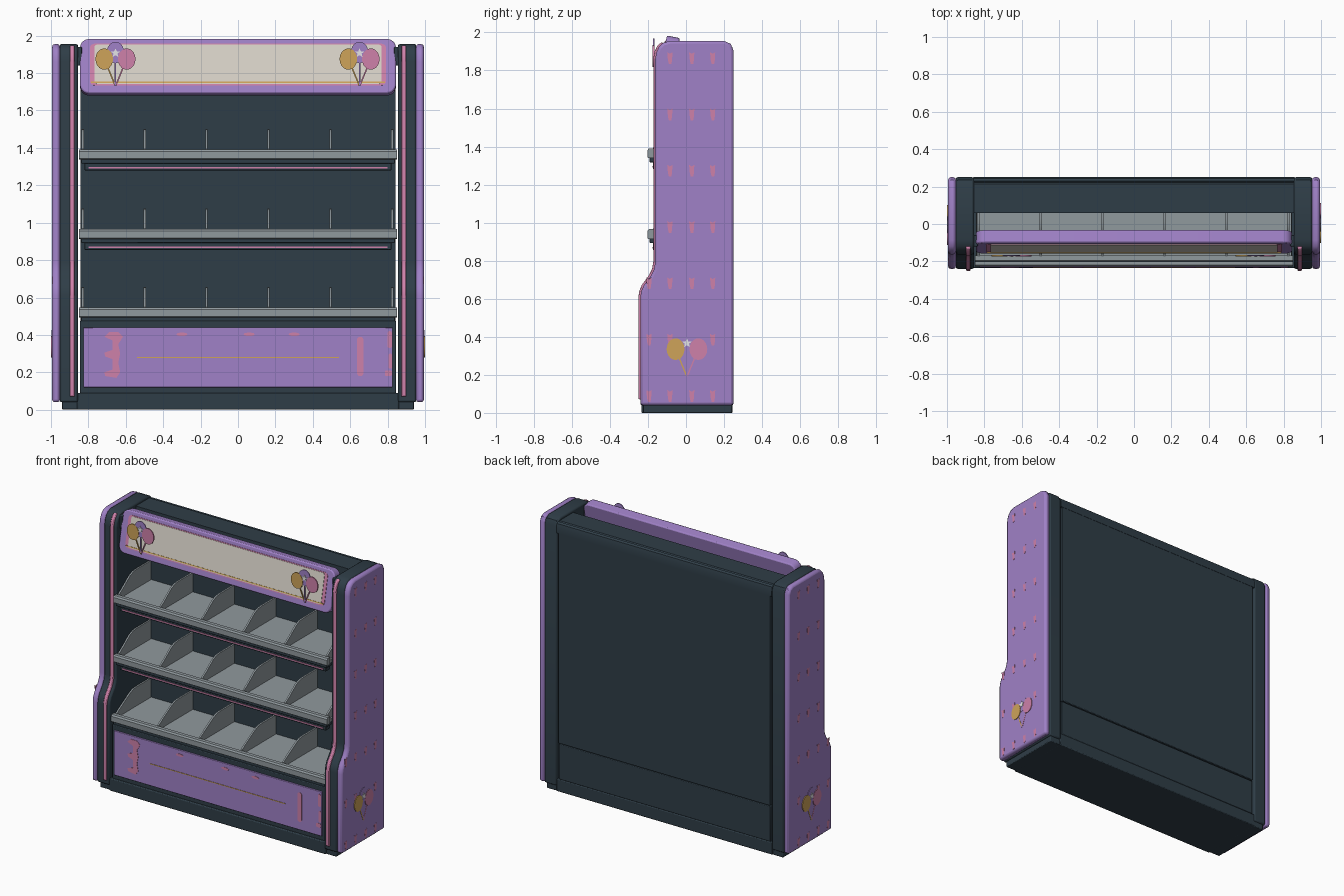
import bpy
from math import sin, cos, pi

cube = bpy.data.objects.get("Cube")
if cube:
    bpy.data.objects.remove(cube, do_unlink=True)


def material(name, rgb):
    m = bpy.data.materials.new(name)
    m.use_nodes = True
    m.diffuse_color = (*rgb, 1)
    m.node_tree.nodes["Principled BSDF"].inputs["Base Color"].default_value = (*rgb, 1)
    return m


PURPLE = material("purple", (0.35, 0.22, 0.57))
DARK = material("dark slate", (0.028, 0.047, 0.063))
GREY = material("shelf grey", (0.28, 0.32, 0.34))
PINK = material("pink", (0.62, 0.22, 0.40))
ORANGE = material("amber", (0.62, 0.37, 0.10))
CREAM = material("cream", (0.68, 0.64, 0.57))
WHITE = material("white", (0.80, 0.80, 0.82))


def prism(name, polys, place, w0, w1, mat, bevel=0):
    """Extrude outlines from w0 to w1; place maps (u, v, w) to xyz."""
    verts, faces = [], []
    for p in polys:
        b, n = len(verts), len(p)
        verts += [place(u, v, w) for w in (w0, w1) for u, v in p]
        faces += [tuple(range(b, b + n)), tuple(range(b + n, b + 2 * n))]
        faces += [(b + i, b + (i + 1) % n, b + n + (i + 1) % n, b + n + i) for i in range(n)]
    me = bpy.data.meshes.new(name)
    me.from_pydata(verts, [], faces)
    me.materials.append(mat)
    ob = bpy.data.objects.new(name, me)
    bpy.context.collection.objects.link(ob)
    bpy.ops.object.select_all(action='DESELECT')
    ob.select_set(True)
    bpy.context.view_layer.objects.active = ob
    bpy.ops.object.mode_set(mode='EDIT')
    bpy.ops.mesh.select_all(action='SELECT')
    bpy.ops.mesh.normals_make_consistent(inside=False)
    bpy.ops.object.mode_set(mode='OBJECT')
    bpy.ops.object.shade_smooth_by_angle()
    if bevel:
        mod = ob.modifiers.new("soft edges", 'BEVEL')
        mod.width, mod.segments, mod.angle_limit = bevel, 2, 0.8
    return ob


def along_x(u, v, w):
    return (w, u, v)


def facing_front(u, v, w):
    return (u, w, v)


def rect(u0, u1, v0, v1):
    return [(u0, v0), (u1, v0), (u1, v1), (u0, v1)]


def rounded(u0, u1, v0, v1, r, n=5):
    corners = [(u1 - r, v1 - r), (u0 + r, v1 - r), (u0 + r, v0 + r), (u1 - r, v0 + r)]
    return [(cu + r * cos((k + i / n) * pi / 2), cv + r * sin((k + i / n) * pi / 2))
            for k, (cu, cv) in enumerate(corners) for i in range(n + 1)]


def ellipse(cu, cv, ru, rv, n=20):
    return [(cu + ru * cos(2 * pi * i / n), cv + rv * sin(2 * pi * i / n)) for i in range(n)]


def star(cu, cv, r):
    return [(cu + r * (1, 0.45)[i % 2] * sin(i * pi / 5), cv + r * (1, 0.45)[i % 2] * cos(i * pi / 5))
            for i in range(10)]


def box(name, x0, x1, y0, y1, z0, z1, mat, bevel=0):
    return prism(name, [rect(y0, y1, z0, z1)], along_x, x0, x1, mat, bevel)


def balloons(name, cu, cv, place, w, t):
    """Three balloons with strings meeting below, and a star on the middle one."""
    knot = cv - 0.145
    for label, du, dv, mat, lift in (("middle", 0, 0.035, PURPLE, 0), ("amber", -0.06, 0, ORANGE, 0.3),
                                     ("pink", 0.06, 0, PINK, 0.3)):
        u, v = cu + du, cv + dv
        string = [(u - 0.004, v), (u + 0.004, v), (cu + 0.004, knot), (cu - 0.004, knot)]
        prism(f"{name}_{label}_string", [string], place, w, w + t * 0.5, mat)
        prism(f"{name}_{label}_balloon", [ellipse(u, v, 0.047, 0.057)], place, w, w + t * (0.7 + lift), mat)
    prism(f"{name}_star", [star(cu, cv + 0.032, 0.026)], place, w, w + t * 1.15, WHITE)


# Side panels: purple outer shell, dark inner body, pink trim along the front edge
front_edge = [(-0.24, 0.61), (-0.235, 0.64), (-0.222, 0.67), (-0.185, 0.72), (-0.168, 0.755), (-0.162, 0.79),
              (-0.162, 1.86), (-0.156, 1.895), (-0.142, 1.925), (-0.12, 1.945)]
top_back = [(-0.085, 1.955), (0.2, 1.955), (0.235, 1.94), (0.25, 1.905), (0.25, 0.04)]
profile = [(-0.24, 0.04)] + front_edge + top_back
trim_path = [(-0.24, 0.07)] + front_edge
trim = [(y - 0.01, z + 0.003) for y, z in trim_path] + [(y + 0.03, z - 0.01) for y, z in reversed(trim_path)]
spots = []
for row in range(7):
    z = 0.09 + row * 0.296
    for y in (-0.195, -0.085, 0.03, 0.14):
        if (y < -0.15 and row > 2) or (y == 0.03 and row == 1):
            continue
        spots.append([(y - 0.014, z + 0.03), (y - 0.01, z - 0.012), (y - 0.005, z - 0.032),
                      (y + 0.008, z - 0.032), (y + 0.012, z - 0.01), (y + 0.014, z + 0.03), (y, z + 0.022)])
for side, s in (("left", 1), ("right", -1)):
    def outward(u, v, w, s=s):
        return (s * w, s * u, v)
    prism(f"{side}_outer_panel", [profile], along_x, s * 0.952, s * 0.994, PURPLE, 0.014)
    prism(f"{side}_inner_body", [profile], along_x, s * 0.855, s * 0.953, DARK, 0.01)
    prism(f"{side}_front_trim", [trim], along_x, s * 0.873, s * 0.899, PINK, 0.005)
    prism(f"{side}_panel_spots", [[(s * y, z) for y, z in p] for p in spots], outward, 0.992, 0.995, PINK)
    balloons(f"{side}_panel", 0.005, 0.335, outward, 0.992, 0.007)
    box(f"{side}_sign_bracket", s * 0.835, s * 0.865, -0.12, -0.06, 1.84, 1.94, DARK, 0.005)
    box(f"{side}_foot", s * 0.85, s * 0.94, -0.225, 0.24, 0, 0.045, DARK, 0.005)

# Back, top cap and base
box("plinth", -0.86, 0.86, -0.235, 0.245, 0, 0.09, DARK, 0.006)
box("lower_back_panel", -0.842, 0.842, 0.19, 0.243, 0.09, 0.345, DARK, 0.004)
box("upper_back_panel", -0.842, 0.842, 0.19, 0.248, 0.35, 1.87, DARK, 0.004)
cap = [(0.06, 1.86), (0.06, 1.935), (0.215, 1.935), (0.222, 1.928), (0.23, 1.935), (0.243, 1.925),
       (0.25, 1.9), (0.25, 1.86)]
prism("top_cap", [cap], along_x, -0.857, 0.857, DARK)

# Lower cabinet with painted front
box("cabinet", -0.845, 0.845, -0.222, 0.2, 0.08, 0.475, DARK, 0.005)
box("cabinet_front", -0.827, 0.827, -0.232, -0.2, 0.12, 0.44, PURPLE, 0.003)
box("cabinet_gold_line", -0.54, 0.54, -0.235, -0.23, 0.276, 0.281, ORANGE)
left_patch = [(-0.65, 0.17), (-0.63, 0.2), (-0.64, 0.25), (-0.63, 0.3), (-0.64, 0.35), (-0.615, 0.39),
              (-0.64, 0.415), (-0.69, 0.415), (-0.715, 0.39), (-0.67, 0.37), (-0.67, 0.32), (-0.715, 0.305),
              (-0.71, 0.285), (-0.67, 0.27), (-0.67, 0.215), (-0.715, 0.2), (-0.71, 0.18)]
patches = [left_patch, rounded(0.637, 0.67, 0.18, 0.39, 0.014), rounded(0.8, 0.823, 0.33, 0.42, 0.01),
           rounded(0.785, 0.823, 0.18, 0.21, 0.01), rounded(0.805, 0.823, 0.22, 0.3, 0.008)]
patches += [ellipse(x, 0.403, 0.03, 0.01, 10) for x in (-0.3, 0.06, 0.3)]
prism("cabinet_pink_patches", patches, facing_front, -0.2345, -0.23, PINK)

# Shelves with price lip, dividers and under-shelf light
for label, z, front in (("bottom", 0.52, -0.228), ("middle", 0.94, -0.203), ("top", 1.365, -0.203)):
    box(f"{label}_shelf", -0.842, 0.842, front + 0.02, 0.195, z - 0.02, z, GREY)
    lip = [(front, z - 0.022), (front, z + 0.015), (front + 0.008, z + 0.026), (front + 0.034, z + 0.026),
           (front + 0.034, z - 0.026), (front + 0.006, z - 0.026)]
    prism(f"{label}_shelf_lip", [lip], along_x, -0.85, 0.85, GREY)
    box(f"{label}_shelf_support", -0.84, 0.84, front + 0.012, 0.19, z - 0.048, z - 0.02, DARK, 0.004)
    shape = [(front + 0.03, z - 0.01), (front + 0.03, z + 0.03), (front + 0.07, z + 0.055), (-0.05, z + 0.117),
             (-0.01, z + 0.133), (0.03, z + 0.137), (0.192, z + 0.137), (0.192, z - 0.01)]
    for i in range(6):
        x = -0.83 + i * 0.331
        prism(f"{label}_divider_{i + 1}", [shape], along_x, x - 0.006, x + 0.006, GREY)
    if label != "bottom":
        box(f"{label}_light_housing", -0.82, 0.82, front + 0.03, front + 0.08, z - 0.085, z - 0.045, DARK, 0.004)
        box(f"{label}_light_strip", -0.8, 0.8, front + 0.026, front + 0.032, z - 0.075, z - 0.067, PINK)


# Header sign, leaning back
def on_sign(u, v, w):
    return (u, -0.16 + 0.2 * v - 0.98 * w, 1.69 + 0.98 * v + 0.2 * w)


prism("sign_frame", [rounded(-0.845, 0.845, 0.002, 0.3, 0.05)], on_sign, -0.07, 0, PURPLE, 0.008)
prism("sign_border", [rounded(-0.792, 0.792, 0.045, 0.272, 0.025)], on_sign, -0.004, 0.003, PINK)
prism("sign_face", [rounded(-0.768, 0.768, 0.052, 0.266, 0.015)], on_sign, -0.003, 0.006, CREAM)
prism("sign_gold_line", [rect(-0.785, 0.785, 0.057, 0.064)], on_sign, 0, 0.008, ORANGE)


def sign_plate(u, v, w):
    return (u, -0.166 - w, v)


for label, x in (("sign_right", -0.655), ("sign_left", 0.65)):
    balloons(label, x, 1.875, sign_plate, 0, 0.009)
